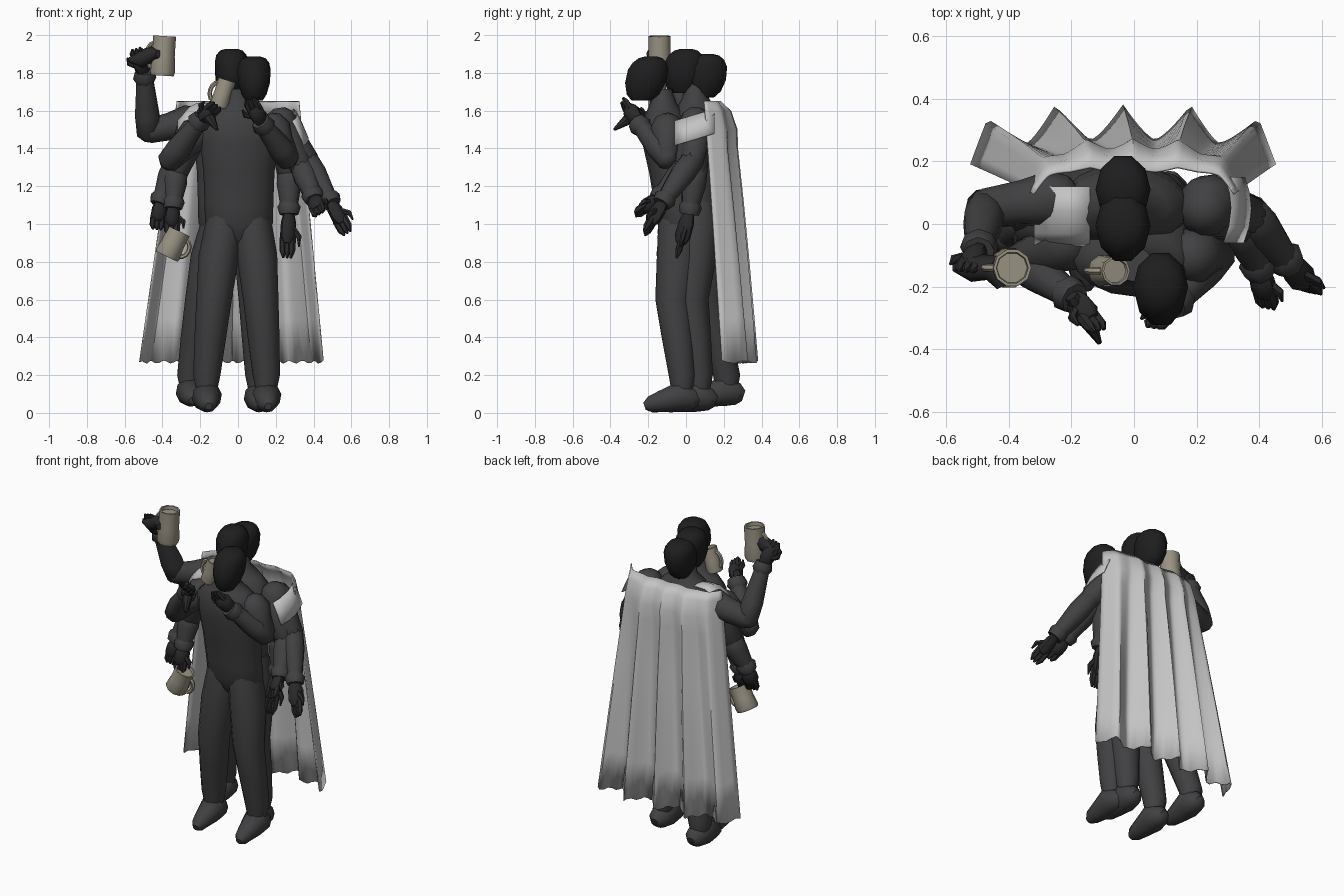
import bpy, bmesh, math
from mathutils import Vector, Matrix

cube = bpy.data.objects.get("Cube")
if cube:
    bpy.data.objects.remove(cube, do_unlink=True)


def material(name, r, g, b):
    m = bpy.data.materials.new(name)
    m.use_nodes = True
    m.diffuse_color = (r, g, b, 1)
    m.node_tree.nodes["Principled BSDF"].inputs["Base Color"].default_value = (r, g, b, 1)
    return m


SUIT = material("charcoal cloth", .052, .052, .055)
SKIN = material("dark glove", .022, .022, .024)
HAIR = material("black hair", .013, .013, .014)
CLOTH = material("pale grey cape", .55, .55, .55)
CLAY = material("beige mug", .32, .29, .23)


def finish(name, bm, mat):
    bmesh.ops.recalc_face_normals(bm, faces=bm.faces)
    mesh = bpy.data.meshes.new(name)
    bm.to_mesh(mesh)
    bm.free()
    mesh.materials.append(mat)
    ob = bpy.data.objects.new(name, mesh)
    bpy.context.collection.objects.link(ob)
    bpy.ops.object.select_all(action='DESELECT')
    ob.select_set(True)
    bpy.context.view_layer.objects.active = ob
    bpy.ops.object.shade_smooth_by_angle(angle=math.radians(48))
    return ob


def skin_rings(bm, rings):
    """Join rings of vertices into a capped tube."""
    n = len(rings[0])
    for a, b in zip(rings, rings[1:]):
        for i in range(n):
            j = (i + 1) % n
            bm.faces.new((a[i], a[j], b[j], b[i]))
    bm.faces.new(rings[0])
    bm.faces.new(rings[-1])


def stack(name, rows, mat, n=12):
    """Level rings: x, y, z, half width, half depth."""
    bm = bmesh.new()
    rings = []
    for x, y, z, rx, ry in rows:
        rings.append([bm.verts.new((x + rx * math.cos(k * math.tau / n),
                                    y + ry * math.sin(k * math.tau / n), z)) for k in range(n)])
    skin_rings(bm, rings)
    return finish(name, bm, mat)


def tube(name, points, radii, mat, n=10, flat=1.0):
    """Round tube square to its path."""
    bm = bmesh.new()
    pts = [Vector(p) for p in points]
    last = len(pts) - 1
    side = (pts[1] - pts[0]).orthogonal().normalized()
    rings = []
    for i, p in enumerate(pts):
        t = (pts[min(i + 1, last)] - pts[max(i - 1, 0)]).normalized()
        side = (side - t * side.dot(t)).normalized()
        up = t.cross(side)
        rings.append([bm.verts.new(p + radii[i] * (side * math.cos(k * math.tau / n)
                                                   + up * flat * math.sin(k * math.tau / n)))
                      for k in range(n)])
    skin_rings(bm, rings)
    return finish(name, bm, mat)


def sheet(name, grid, thickness):
    """Thin cloth from rows of points."""
    bm = bmesh.new()
    rows = [[bm.verts.new(p) for p in row] for row in grid]
    for a, b in zip(rows, rows[1:]):
        for k in range(len(a) - 1):
            bm.faces.new((a[k], a[k + 1], b[k + 1], b[k]))
    ob = finish(name, bm, CLOTH)
    ob.modifiers.new("thickness", 'SOLIDIFY').thickness = thickness


def hand(name, wrist, tip):
    """Palm, three fingers and a thumb."""
    w, t = Vector(wrist), Vector(tip)
    d = t - w
    across = d.cross(Vector((0, 1, .3))).normalized()
    palm = w + d * .55
    tube(name + "_palm", (w, w + d * .25, palm, w + d * .7), (.028, .045, .047, .028), SKIN, 8, .8)
    for k in (-1, 0, 1):
        root = palm + across * k * .024
        tube(f"{name}_finger_{k + 2}", (root, root + d * .3, t + across * k * .02),
             (.02, .018, .006), SKIN, 6)
    tube(name + "_thumb", (w + d * .25, palm + across * .06, palm + across * .06 + d * .2),
         (.018, .015, .005), SKIN, 6)


def arm(name, shoulder, elbow, wrist, tip):
    """Puffed shoulder, sleeve, flared cuff and hand."""
    s, e, w = Vector(shoulder), Vector(elbow), Vector(wrist)
    back = (s - e).normalized()
    tube(name + "_upper", (s + back * .085, s + back * .06, s, s.lerp(e, .45), e, e - back * .04),
         (.03, .068, .092, .074, .064, .03), SUIT)
    f = (w - e).normalized()
    tube(name + "_forearm", (e - f * .05, e - f * .02, e.lerp(w, .3), e.lerp(w, .85), w),
         (.03, .062, .066, .048, .046), SUIT)
    tube(name + "_cuff", (w - f * .05, w - f * .02, w + f * .02), (.045, .062, .05), SUIT, 8)
    hand(name + "_hand", w, tip)


def head(name, x, y, z, h, lean):
    """Blocky hair over a narrow jaw; lean tips the crown back."""
    rows = [(-.5, .045, .055), (-.36, .066, .09), (-.1, .084, .113), (.2, .088, .113),
            (.36, .08, .094), (.46, .06, .066), (.5, .03, .03)]
    stack(name, [(x, y - lean * (.2 - k), z + k * h, rx, ry) for k, rx, ry in rows], HAIR, 10)


def mug(name, centre, radius, height, tilt, handle_side):
    bm = bmesh.new()
    profile = [(.95, -.5), (1.04, -.4), (.94, 0), (.95, .5), (.8, .5), (.76, .4)]
    rings = [[bm.verts.new((radius * r * math.cos(k * math.tau / 10),
                            radius * r * math.sin(k * math.tau / 10), height * z))
              for k in range(10)] for r, z in profile]
    skin_rings(bm, rings)
    ob = finish(name, bm, CLAY)
    bend = [(handle_side * radius * (.8 + .6 * math.sin(a)), 0, height * .32 * math.cos(a))
            for a in [math.pi * k / 6 for k in range(7)]]
    grip = tube(name + "_handle", bend, [.012] * 7, CLAY, 6)
    place = Matrix.Translation(centre) @ Matrix.Rotation(tilt, 4, 'Y')
    for o in (ob, grip):
        o.matrix_world = place


# torsos: front one leans forward, rear one stands upright
for name, x, y, lean, top in (("front_torso", .005, -.02, -.1, 1.64), ("rear_torso", -.03, .07, -.02, 1.67)):
    shape = [(-.03, .06, .06), (.04, .14, .095), (.14, .18, .118), (.28, .182, .12), (.5, .188, .125),
             (.72, .205, .14), (.86, .2, .125), (.94, .14, .095), (1, .075, .07), (1.1, .055, .055)]
    stack(name, [(x, y + lean * t, .9 + t * (top - .9), rx, ry) for t, rx, ry in shape], SUIT, 16)

# heads
head("front_head", .085, -.2, 1.77, .235, .05)
head("middle_head", -.035, -.005, 1.81, .235, .02)
head("rear_head", -.035, .11, 1.785, .23, .02)

# trousers and boots
legs = {"front_left": (.08, -.035, .15, -.02), "rear_left": (.08, .06, .11, .07),
        "front_right": (-.075, -.035, -.165, -.01), "rear_right": (-.1, .08, -.25, .215)}
for name, (hx, hy, ax, ay) in legs.items():
    rows = []
    for t, rx, ry, bow in ((-.15, .075, .09, 0), (0, .1, .112, 0), (.2, .108, .112, -.01), (.5, .094, .095, -.04),
                           (.75, .084, .085, -.02), (1, .072, .072, 0), (1.12, .052, .055, 0)):
        s = max(0, min(t, 1))
        rows.append((hx + (ax - hx) * s ** .8, hy + (ay - hy) * s + bow, 1.0 - .8 * t, rx, ry))
    stack(name + "_leg", rows, SUIT)
    lift = .03 if ay > .2 else 0
    tube(name + "_boot", [(ax + dx, ay + dy, z + lift) for dx, dy, z in
                          ((0, .09, .06), (0, .06, .07), (0, -.02, .085), (.005, -.11, .06),
                           (.01, -.17, .045), (.01, -.2, .035))],
         (.03, .06, .082, .06, .045, .02), SUIT, 10, .95)

# right arms
arm("raised_right_arm", (-.26, .08, 1.54), (-.475, .05, 1.49), (-.495, -.08, 1.79), (-.54, -.15, 1.93))
arm("lowered_right_arm", (-.25, .06, 1.5), (-.34, .02, 1.3), (-.41, -.04, 1.12), (-.43, -.08, .97))
arm("mug_right_arm", (-.24, 0, 1.48), (-.33, -.02, 1.27), (-.345, -.06, 1.1), (-.35, -.1, .94))
arm("chin_right_arm", (-.22, -.06, 1.48), (-.36, -.12, 1.34), (-.2, -.23, 1.55), (-.11, -.34, 1.63))
tube("pointing_hand", ((-.2, -.23, 1.6), (-.15, -.3, 1.56), (-.11, -.38, 1.5)),
     (.022, .032, .008), SKIN, 7)
tube("raised_grip", ((-.58, -.14, 1.87), (-.52, -.14, 1.87), (-.45, -.14, 1.9), (-.42, -.2, 1.9)),
     (.01, .045, .045, .02), SKIN, 8)

# left arms
arm("hanging_left_arm", (.23, .05, 1.53), (.27, .05, 1.27), (.27, .02, 1.07), (.26, -.05, .82))
arm("reaching_left_arm", (.235, .07, 1.52), (.37, .03, 1.33), (.49, -.12, 1.12), (.58, -.22, .95))
arm("forward_left_arm", (.24, .04, 1.48), (.34, 0, 1.3), (.4, -.14, 1.14), (.43, -.27, 1.05))
arm("chin_left_arm", (.19, -.1, 1.5), (.26, -.1, 1.35), (.13, -.25, 1.53), (.06, -.33, 1.66))

# mugs
mug("raised_mug", (-.395, -.14, 1.89), .064, .21, .06, -1)
mug("lowered_mug", (-.345, -.09, .895), .066, .15, .45, 1)
mug("drinking_mug", (-.08, -.15, 1.69), .05, .15, .3, -1)

# pleated cape: gathered yoke at the shoulders, flaring into five folds
columns, grid = 60, []
for z, inset in ((1.65, .055), (1.6, .01), (1.5, -.01), (1.4, 0), (1.1, 0), (.8, 0), (.5, 0), (.27, 0)):
    t = (1.65 - z) / 1.38
    half, row = .325 + .155 * t, []
    for k in range(columns + 1):
        u = 2 * k / columns - 1
        phase = abs(((u * 2.35) % 1) - .5) * 2
        fold = phase ** 1.4 * (.012 + .1 * t ** .7)
        wrap = abs(u) ** 5 * (.13 - .03 * t)
        row.append((half * u * (1 + .06 * phase * t) - .035 * t,
                    .225 + .045 * t + fold - wrap - inset * (1 - abs(u) ** 3),
                    z + .008 * t * math.sin(k * 1.7)))
    grid.append(row)
sheet("cape", grid, .008)

# cape ends: one lies on the right shoulder, one hangs over the left sleeve
sheet("right_shoulder_drape", [[(x, y, z - .9 * max(0, -.24 - x)) for x in (-.32, -.27, -.22, -.14)]
                               for y, z in ((.12, 1.64), (.04, 1.64), (-.03, 1.61), (-.07, 1.56))], .006)
sheet("left_sleeve_drape", [[(x - 2 * (y - .05) ** 2, y, z + .3 * (y - .05)) for y in (-.06, -.01, .05, .1, .15)]
                            for x, z in ((.315, 1.58), (.345, 1.52), (.375, 1.45))], .006)
